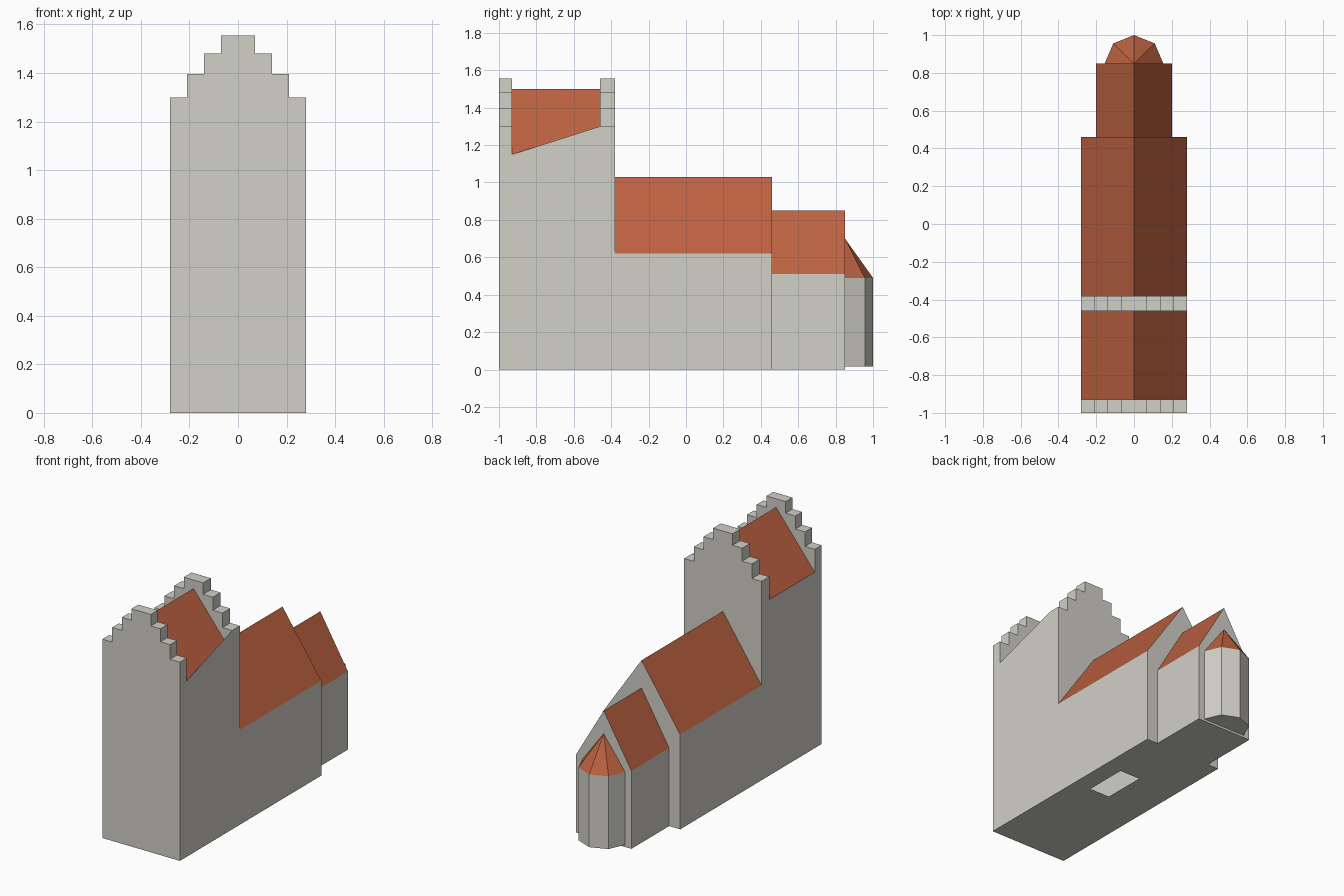
import bpy, math

if "Cube" in bpy.data.objects:
    bpy.data.objects.remove(bpy.data.objects["Cube"])


def material(name, rgb):
    m = bpy.data.materials.new(name)
    m.diffuse_color = (*rgb, 1)
    m.use_nodes = True
    m.node_tree.nodes["Principled BSDF"].inputs["Base Color"].default_value = m.diffuse_color
    return m


STONE = material("pale stone", (0.64, 0.63, 0.57))
TILE = material("red tile", (0.50, 0.12, 0.052))


def mesh(name, verts, faces, mat):
    me = bpy.data.meshes.new(name)
    me.from_pydata(verts, [], faces)
    me.materials.append(mat)
    ob = bpy.data.objects.new(name, me)
    bpy.context.collection.objects.link(ob)
    return ob


def polys(name, faces, mat):
    """Mesh from a list of separate polygons."""
    verts, idx = [], []
    for f in faces:
        idx.append(list(range(len(verts), len(verts) + len(f))))
        verts += f
    return mesh(name, verts, idx, mat)


def slab(name, profile, y0, y1, mat):
    """Closed x-z profile extruded along y."""
    n = len(profile)
    verts = [(x, y, z) for y in (y0, y1) for x, z in profile]
    faces = [list(range(n)), list(range(2 * n - 1, n - 1, -1))]
    faces += [[i, i + n, (i + 1) % n + n, (i + 1) % n] for i in range(n)]
    return mesh(name, verts, faces, mat)


def roof(name, w, y0, y1, eave, ridge):
    polys(name, [[(w, y0, eave), (w, y1, eave), (0, y1, ridge), (0, y0, ridge)],
                 [(-w, y1, eave), (-w, y0, eave), (0, y0, ridge), (0, y1, ridge)]], TILE)


def side_walls(name, w, y0, y1, h):
    polys(name, [[(w, y0, 0), (w, y1, 0), (w, y1, h), (w, y0, h)],
                 [(-w, y1, 0), (-w, y0, 0), (-w, y0, h), (-w, y1, h)]], STONE)


def gable_wall(name, w, y, eave, ridge):
    polys(name, [[(w, y, 0), (-w, y, 0), (-w, y, eave), (0, y, ridge), (w, y, eave)]], STONE)


W, WC = 0.28, 0.20
TF, TB, NB, CB = -1.0, -0.38, 0.46, 0.85
GF, GB = -0.93, -0.46
TE = 1.15

# Tower: walls, stepped gables, saddle roof
side_walls("tower_side_walls", W, TF, TB, TE)
polys("tower_front_wall", [[(-W, TF, 0), (W, TF, 0), (W, TF, TE), (-W, TF, TE)]], STONE)
polys("tower_back_wall", [[(W, TB, 0.62), (W, TB, TE), (-W, TB, TE), (-W, TB, 0.62), (0, TB, 1.03)]], STONE)
half = [(0.28, TE), (0.28, 1.30), (0.21, 1.30), (0.21, 1.395),
        (0.14, 1.395), (0.14, 1.48), (0.07, 1.48), (0.07, 1.555)]
steps = half + [(-x, z) for x, z in reversed(half)]
slab("front_stepped_gable", steps, TF, GF, STONE)
slab("rear_stepped_gable", steps, GB, TB, STONE)
roof("tower_roof", W, GF, GB, TE, 1.50)
# Sloping parapet on the right side only
polys("right_parapet", [[(W, GF, TE), (W, GB, TE), (W, GB, 1.30)]], STONE)

# Nave
side_walls("nave_side_walls", W, TB, NB, 0.62)
gable_wall("nave_gable", W, NB, 0.62, 1.03)
roof("nave_roof", W, TB, NB, 0.62, 1.03)

# Chancel
side_walls("chancel_side_walls", WC, NB, CB, 0.51)
gable_wall("chancel_gable", WC, CB, 0.51, 0.85)
roof("chancel_roof", WC, NB, CB, 0.51, 0.85)

# Floor with a rectangular opening
hx0, hx1, hy0, hy1 = 0.01, 0.157, -0.225, 0.06


def rect(x0, x1, y0, y1):
    return [(x0, y0, 0), (x0, y1, 0), (x1, y1, 0), (x1, y0, 0)]


polys("floor", [rect(-W, W, TF, hy0), rect(-W, hx0, hy0, hy1), rect(hx1, W, hy0, hy1),
                rect(-W, W, hy1, NB), rect(-WC, WC, NB, CB)], STONE)

# Apse: half octagon with a pointed roof
ring = [(0.155 * math.cos(i * math.pi / 4), CB + 0.15 * math.sin(i * math.pi / 4)) for i in range(5)]
B, H = 0.015, 0.49
pairs = list(zip(ring, ring[1:]))
polys("apse_walls", [[(*a, B), (*b, B), (*b, H), (*a, H)] for a, b in pairs], STONE)
polys("apse_floor", [[(*p, B) for p in reversed(ring)]], STONE)
polys("apse_roof", [[(*a, H), (*b, H), (0, CB, 0.70)] for a, b in pairs], TILE)
